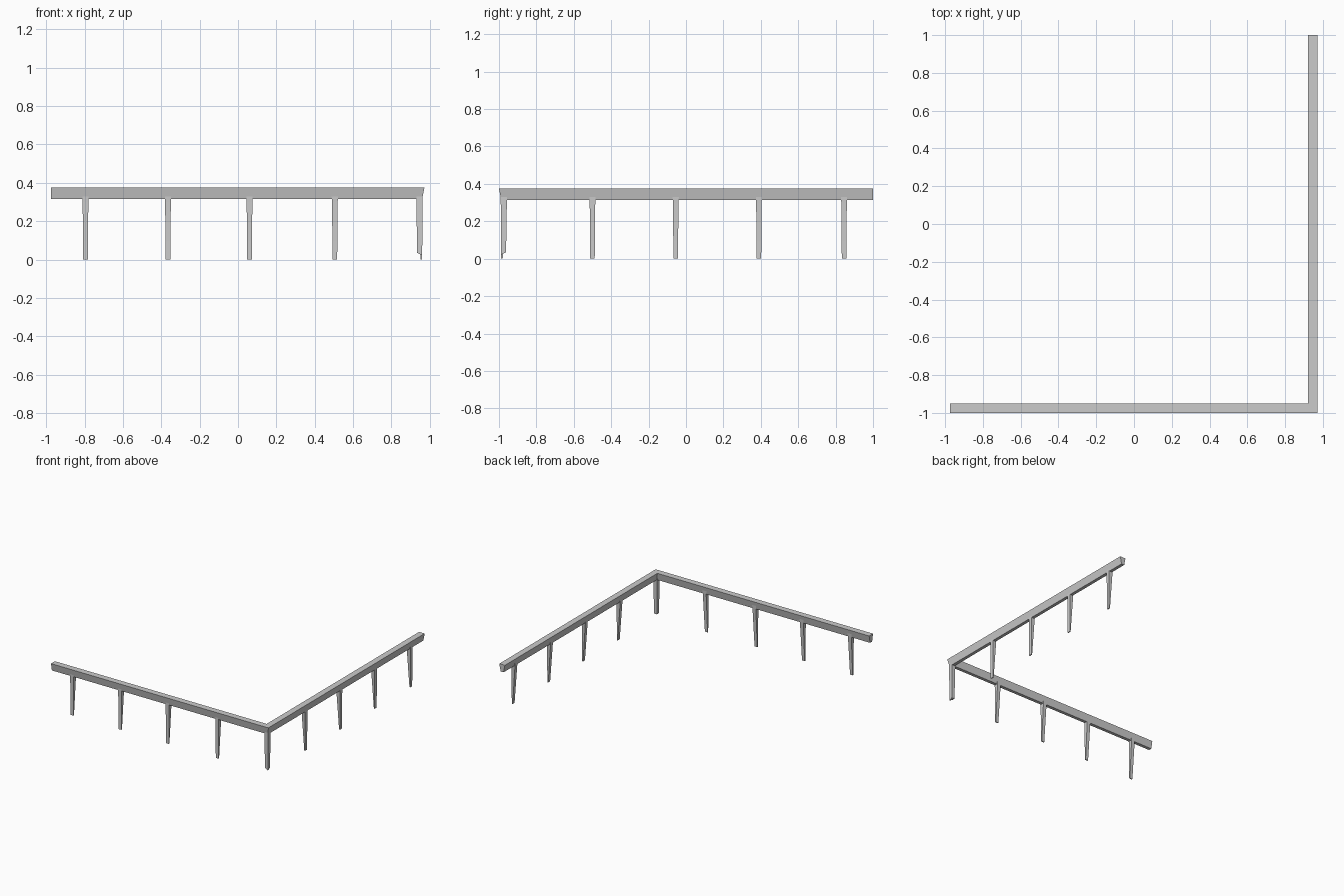
import bpy
import bmesh

if "Cube" in bpy.data.objects:
    bpy.data.objects.remove(bpy.data.objects["Cube"])

XL, XR, YF, YB = -0.975, 0.972, -1.0, 1.0  # outer limits of the L


def loft(name, rings, smooth=False):
    bm = bmesh.new()
    loops = [[bm.verts.new(p) for p in r] for r in rings]
    n = len(rings[0])
    for a, b in zip(loops, loops[1:]):
        for i in range(n):
            bm.faces.new((a[i], a[(i + 1) % n], b[(i + 1) % n], b[i]))
    bm.faces.new(loops[0])
    bm.faces.new(loops[-1])
    bmesh.ops.recalc_face_normals(bm, faces=bm.faces)
    mesh = bpy.data.meshes.new(name)
    bm.to_mesh(mesh)
    bm.free()
    ob = bpy.data.objects.new(name, mesh)
    bpy.context.collection.objects.link(ob)
    if smooth:
        bpy.ops.object.select_all(action='DESELECT')
        ob.select_set(True)
        bpy.context.view_layer.objects.active = ob
        bpy.ops.object.shade_smooth_by_angle()
    return ob


# L-shaped rail: tapered section (inset from outer edge, height), mitred at the corner
section = [(0.0, 0.375), (0.05, 0.375), (0.038, 0.315), (0.012, 0.315)]
loft("rail", [
    [(XL, YF + d, z) for d, z in section],
    [(XR - d, YF + d, z) for d, z in section],
    [(XR - d, YB, z) for d, z in section],
])

# Wedge legs: (height, half width, outer inset, inner inset)
leg_rings = [(0.35, 0.019, 0.008, 0.044), (0.31, 0.015, 0.010, 0.042),
             (0.0, 0.012, 0.012, 0.020)]


def leg(name, place):
    loft(name, [[place(s * w, d, z) for s, d in ((-1, o), (1, o), (1, i), (-1, i))]
                for z, w, o, i in leg_rings], True)


for k, x in enumerate((-0.795, -0.365, 0.06, 0.505)):
    leg(f"front_leg_{k + 1}", lambda u, d, z: (x + u, YF + d, z))
for k, y in enumerate((-0.5, -0.055, 0.39, 0.845)):
    leg(f"side_leg_{k + 1}", lambda u, d, z: (XR - d, y + u, z))

# Corner leg: square post with a slightly slanted foot
corner_rings = [(0.35, 0.35, 0.009, 0.043), (0.022, 0.035, 0.012, 0.038)]
loft("corner_leg", [[(XR - o, YF + o, z0), (XR - i, YF + o, z1),
                     (XR - i, YF + i, z1), (XR - o, YF + i, z1)]
                    for z0, z1, o, i in corner_rings])
